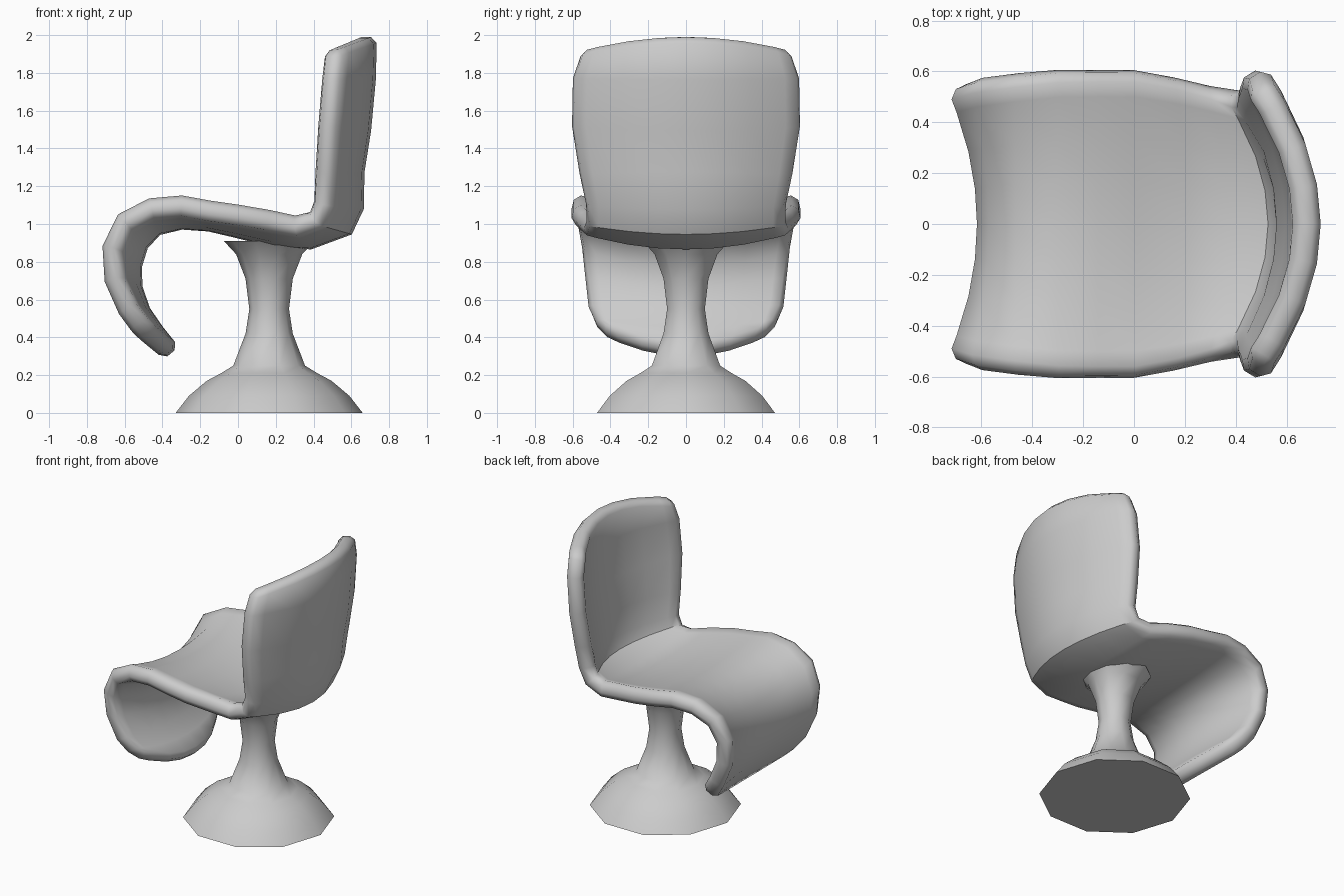
import bpy, bmesh, math

if "Cube" in bpy.data.objects:
    bpy.data.objects.remove(bpy.data.objects["Cube"])

def finish(name, bm, angle):
    bmesh.ops.recalc_face_normals(bm, faces=bm.faces)
    mesh = bpy.data.meshes.new(name)
    bm.to_mesh(mesh)
    bm.free()
    obj = bpy.data.objects.new(name, mesh)
    bpy.context.collection.objects.link(obj)
    bpy.ops.object.select_all(action='DESELECT')
    obj.select_set(True)
    bpy.context.view_layer.objects.active = obj
    bpy.ops.object.shade_smooth_by_angle(angle=math.radians(angle))
    return obj

# Shell stations, top of back to front lip: edge x, edge z, centre x, centre z, half width
stations = [
    (.49, 1.915, .68, 1.99, .535), (.475, 1.77, .675, 1.77, .585), (.455, 1.52, .65, 1.50, .59),
    (.44, 1.27, .615, 1.28, .55), (.43, 1.11, .612, 1.09, .515), (.395, 1.03, .565, .985, .515),
    (.30, 1.00, .38, .92, .535), (.16, 1.03, .20, .93, .57), (0, 1.055, 0, .98, .60),
    (-.15, 1.075, -.15, 1.015, .60), (-.30, 1.105, -.30, 1.025, .60), (-.46, 1.095, -.44, .99, .585),
    (-.61, 1.025, -.525, .90, .565), (-.68, .88, -.563, .78, .54), (-.665, .71, -.56, .66, .525),
    (-.59, .55, -.515, .53, .51), (-.53, .47, -.44, .42, .475), (-.48, .415, -.355, .315, .42),
]

# Seat and backrest: one dished shell with a chamfered rim
columns = [-1, -.85, -.55, -.27, 0, .27, .55, .85, 1]
bm = bmesh.new()
rows = []
for ex, ez, cx, cz, w in stations:
    rows.append([bm.verts.new((cx + (ex - cx) * u * u, w * u, cz + (ez - cz) * u * u))
                 for u in columns])
for a, b in zip(rows, rows[1:]):
    for i in range(len(columns) - 1):
        bm.faces.new((a[i], a[i + 1], b[i + 1], b[i]))
shell = finish("seat_shell", bm, 40)
solid = shell.modifiers.new("thickness", 'SOLIDIFY')
solid.thickness = .11
solid.offset = 0
bevel = shell.modifiers.new("rim", 'BEVEL')
bevel.width = .03
bevel.segments = 1
bevel.limit_method = 'ANGLE'
bevel.angle_limit = math.radians(55)

# Pedestal: ten-sided lathe, foot flaring up to the seat
profile = [(.495, 0), (.425, .09), (.33, .17), (.255, .21), (.19, .25), (.125, .42),
           (.105, .55), (.125, .71), (.175, .84), (.24, .91)]
sides = 10
bm = bmesh.new()
rings = [[bm.verts.new((.165 + r * math.cos(math.tau * i / sides),
                        r * math.sin(math.tau * i / sides), z)) for i in range(sides)]
         for r, z in profile]
for a, b in zip(rings, rings[1:]):
    for i in range(sides):
        j = (i + 1) % sides
        bm.faces.new((a[i], a[j], b[j], b[i]))
bm.faces.new(rings[0])
bm.faces.new(rings[-1])
finish("pedestal", bm, 45)
